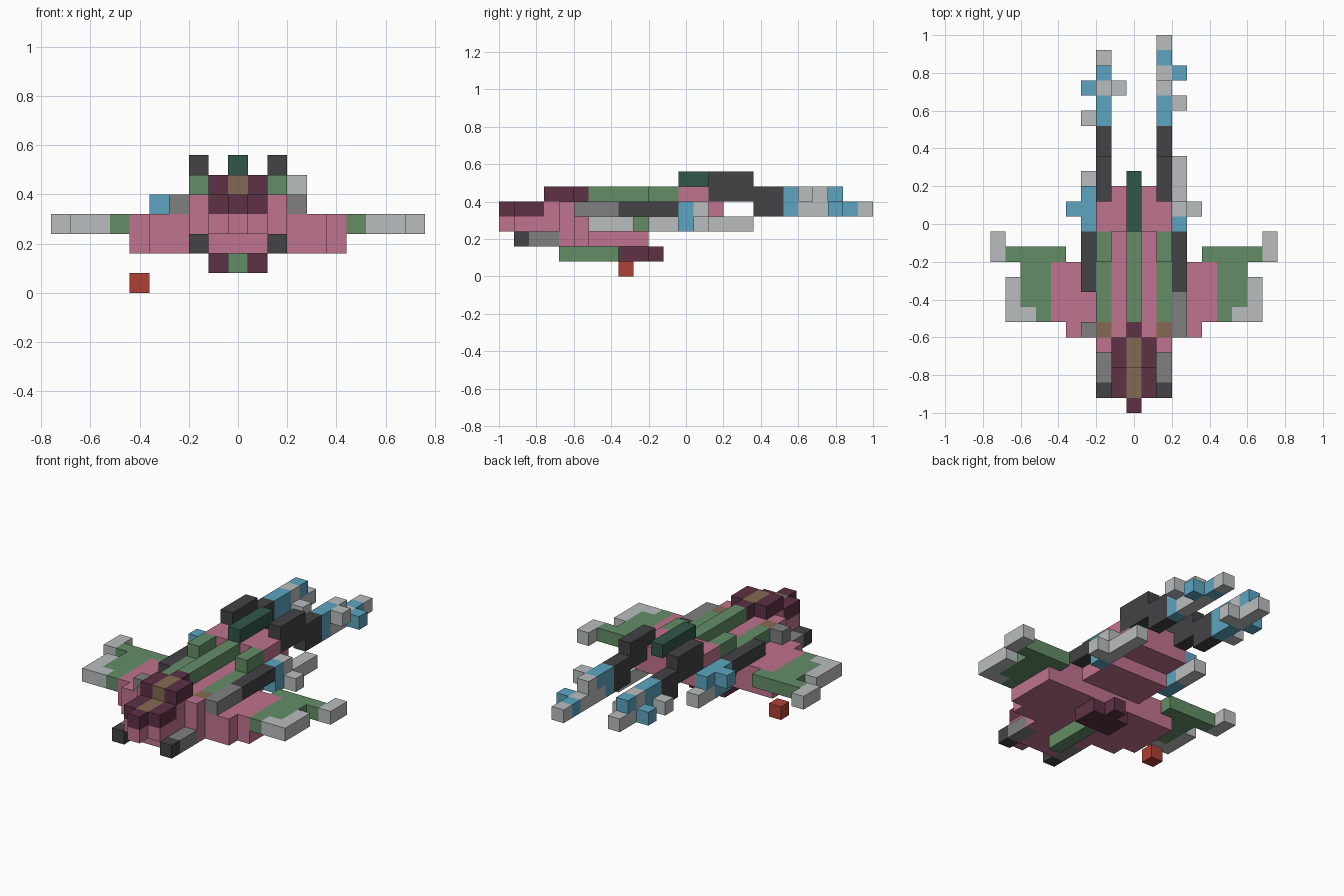
import bpy
import bmesh
from mathutils import Vector

cube = bpy.data.objects.get("Cube")
if cube:
    bpy.data.objects.remove(cube, do_unlink=True)

STEP = 0.08  # edge length of one block

# Flat colours
PALETTE = {
    "pink": "C0738E", "green": "638D67", "light_grey": "BABEBE",
    "mid_grey": "808080", "charcoal": "434347", "maroon": "5E3145",
    "tan": "846A52", "blue": "5CA5C0", "dark_green": "30574A", "red": "AF4034",
}


def linear(byte):
    c = byte / 255
    return c / 12.92 if c <= 0.04045 else ((c + 0.055) / 1.055) ** 2.4


materials = {}
for name, code in PALETTE.items():
    rgba = [linear(b) for b in bytes.fromhex(code)] + [1]
    mat = bpy.data.materials.new(name)
    mat.use_nodes = True
    mat.diffuse_color = rgba
    mat.node_tree.nodes["Principled BSDF"].inputs["Base Color"].default_value = rgba
    materials[name] = mat

cells = {}


def span(v):
    return range(v, v + 1) if isinstance(v, int) else range(v[0], v[1] + 1)


def fill(part, colour, x, y, z, both=False):
    """Fill a range of blocks; a later fill replaces an earlier one."""
    for i in span(x):
        for j in span(y):
            for k in span(z):
                cells[i, j, k] = (part, colour)
                if both:
                    cells[-i, j, k] = (part, colour)


# Fuselage
fill("fuselage", "pink", (-1, 1), (-10, -3), 2)
fill("fuselage", "pink", 2, (-8, -3), 2, True)
fill("fuselage", "pink", 0, -12, 3)
fill("fuselage", "pink", (-1, 1), (-11, 0), 3)
fill("fuselage", "pink", 2, (-8, 0), 3, True)
fill("fuselage", "pink", (-2, 2), (-8, 2), 4)
fill("fuselage", "pink", (-1, 1), -9, 4)
fill("fuselage", "pink", (-2, 2), (0, 1), 5)
fill("fuselage", "pink", (-1, 1), 2, 5)

# Nose and canopy
fill("nose", "maroon", (-1, 1), (-11, -10), 4)
fill("nose", "maroon", 0, -12, 4)
fill("canopy", "maroon", (-1, 1), (-9, -8), 5)
fill("canopy", "maroon", 0, -7, 5)
fill("canopy", "tan", 0, (-11, -10), 4)
fill("canopy", "tan", 0, (-9, -8), 5)

# Back ridge, side stripes and fin
fill("spine", "green", 0, (-6, -1), 5)
fill("side_stripes", "tan", 2, -7, 4, True)
fill("side_stripes", "green", 2, (-6, -1), 4, True)
fill("side_stripes", "green", 2, (-2, -1), 5, True)
fill("fin", "dark_green", 0, (0, 3), 6)

# Front guns
fill("front_guns", "charcoal", 2, -11, 2, True)
fill("front_guns", "mid_grey", 2, (-10, -9), 2, True)

# Keel and hanging light
fill("keel", "green", 0, (-8, -5), 1)
fill("keel", "maroon", (-1, 1), (-4, -3), 1)
fill("keel", "maroon", 0, -2, 1)
fill("light", "red", -5, -4, 0)

# Wings
fill("wings", "pink", (3, 4), (-7, -3), (2, 3), True)
fill("wings", "pink", 5, (-6, -3), (2, 3), True)
fill("wings", "green", (6, 7), (-6, -3), 3, True)
fill("wings", "green", (5, 8), -2, 3, True)
fill("wing_tips", "light_grey", 8, (-6, -4), 3, True)
fill("wing_tips", "light_grey", 7, -6, 3, True)
fill("wing_tips", "light_grey", 9, (-2, -1), 3, True)

# Side pods with uneven exhausts
fill("side_pods", "charcoal", 3, (-4, -1), 4, True)
fill("side_pods", "mid_grey", 3, (-7, -5), 4)
fill("side_pods", "mid_grey", -3, -7, 4)
fill("pod_exhaust_left", "blue", 3, 0, (3, 4))
fill("pod_exhaust_left", "light_grey", 3, (1, 4), 3)
fill("pod_exhaust_left", "light_grey", 3, 1, 4)
fill("pod_exhaust_left", "light_grey", 4, 1, 3)
fill("pod_exhaust_right", "blue", -3, (0, 2), 4)
fill("pod_exhaust_right", "blue", -3, (0, 1), 3)
fill("pod_exhaust_right", "blue", -4, 1, 4)
fill("pod_exhaust_right", "light_grey", -3, (2, 3), 3)

# Main engines
fill("engines", "charcoal", 2, (2, 4), 6, True)
fill("engines", "charcoal", 2, (2, 6), 5, True)
fill("engines", "charcoal", 2, (5, 6), 4, True)

# Left engine exhaust
fill("exhaust_left", "blue", 2, (7, 8), 5)
fill("exhaust_left", "blue", 2, 7, 4)
fill("exhaust_left", "light_grey", 2, (8, 10), 4)
fill("exhaust_left", "light_grey", 2, 9, 5)
fill("exhaust_left", "light_grey", 3, 8, 5)
fill("exhaust_left", "blue", 3, 10, 4)
fill("exhaust_left", "blue", 2, 11, 4)
fill("exhaust_left", "light_grey", 2, 12, 4)

# Right engine exhaust
fill("exhaust_right", "blue", -2, (7, 8), (4, 5))
fill("exhaust_right", "light_grey", -3, 7, 4)
fill("exhaust_right", "light_grey", -2, 9, (4, 5))
fill("exhaust_right", "light_grey", -1, 9, 4)
fill("exhaust_right", "blue", -3, 9, 4)
fill("exhaust_right", "blue", -2, 10, 5)
fill("exhaust_right", "light_grey", -2, (10, 11), 4)


def build(part):
    """Make one mesh from the exposed block faces of a part."""
    bm = bmesh.new()
    slots = sorted({c for p, c in cells.values() if p == part})
    for cell, (owner, colour) in cells.items():
        if owner != part:
            continue
        centre = Vector(cell) * STEP + Vector((0, 0, STEP / 2))
        for axis in range(3):
            for sign in (-1, 1):
                beside = list(cell)
                beside[axis] += sign
                if tuple(beside) in cells:
                    continue
                normal, u, v = Vector(), Vector(), Vector()
                normal[axis] = sign
                u[(axis + 1) % 3] = sign
                v[(axis + 2) % 3] = 1
                corners = (-u - v, u - v, u + v, v - u)
                face = bm.faces.new([bm.verts.new(centre + (normal + c) * STEP / 2)
                                     for c in corners])
                face.material_index = slots.index(colour)
    bmesh.ops.remove_doubles(bm, verts=bm.verts, dist=STEP / 100)
    mesh = bpy.data.meshes.new(part)
    bm.to_mesh(mesh)
    bm.free()
    for colour in slots:
        mesh.materials.append(materials[colour])
    bpy.context.collection.objects.link(bpy.data.objects.new(part, mesh))


for part in sorted({p for p, c in cells.values()}):
    build(part)
